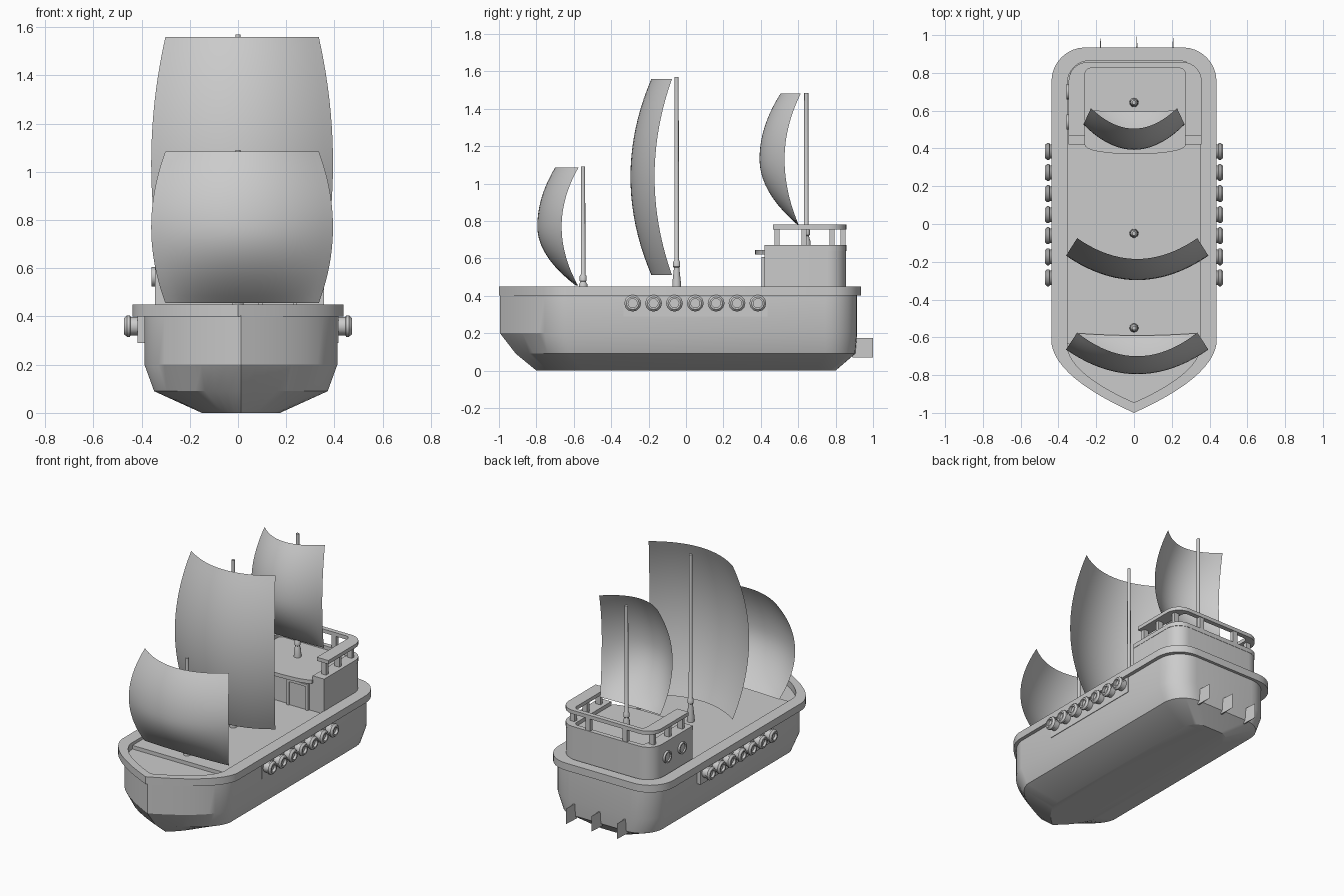
import bpy, bmesh, math
from mathutils import Matrix, Vector

cube = bpy.data.objects.get("Cube")
if cube:
    bpy.data.objects.remove(cube)

grey = bpy.data.materials.new("plain grey")
grey.use_nodes = True
TONE = (0.6, 0.6, 0.6, 1)
grey.diffuse_color = TONE
grey.node_tree.nodes["Principled BSDF"].inputs["Base Color"].default_value = TONE

MID = 0.012  # sideways offset of hull and sails


def finish(name, bm, smooth=None, solid=True):
    if solid:
        bmesh.ops.recalc_face_normals(bm, faces=bm.faces)
    mesh = bpy.data.meshes.new(name)
    bm.to_mesh(mesh)
    bm.free()
    mesh.materials.append(grey)
    obj = bpy.data.objects.new(name, mesh)
    bpy.context.collection.objects.link(obj)
    if smooth:
        bpy.ops.object.select_all(action="DESELECT")
        obj.select_set(True)
        bpy.context.view_layer.objects.active = obj
        bpy.ops.object.shade_smooth_by_angle(angle=math.radians(smooth))
    return obj


def loft(name, rings, closed=False, smooth=25):
    """Skin equal-length rings; cap the ends unless the rings loop round."""
    bm = bmesh.new()
    loops = [[bm.verts.new(p) for p in ring] for ring in rings]
    n = len(loops[0])
    pairs = list(zip(loops, loops[1:]))
    if closed:
        pairs.append((loops[-1], loops[0]))
    else:
        bm.faces.new(loops[0])
        bm.faces.new(loops[-1])
    for a, b in pairs:
        for i in range(n):
            j = (i + 1) % n
            bm.faces.new((a[i], a[j], b[j], b[i]))
    return finish(name, bm, smooth)


def box(name, lo, hi):
    lo, hi = Vector(lo), Vector(hi)
    bm = bmesh.new()
    bmesh.ops.create_cube(bm, size=1)
    bmesh.ops.scale(bm, vec=hi - lo, verts=bm.verts)
    bmesh.ops.translate(bm, vec=(lo + hi) / 2, verts=bm.verts)
    return finish(name, bm)


def turned(name, profile, at, axis="Z", sides=16):
    """Lathe (radius, height) pairs about an axis through a point."""
    turn = Matrix.Identity(3)
    if axis != "Z":
        turn = Matrix.Rotation(math.pi / 2 * (1 if axis == "X" else -1), 3, "Y")
    rings = []
    for r, h in profile:
        angles = [math.tau * i / sides for i in range(sides)]
        rings.append([Vector(at) + turn @ Vector((r * math.cos(a), r * math.sin(a), h))
                      for a in angles])
    return loft(name, rings, smooth=35)


def outline(z, w, front, start, back, r, mid=MID):
    """Boat plan: pointed bow, straight sides, round stern corners."""
    half = []
    for i in range(13):
        t = i / 12
        half.append((2 * t * (1 - t) * w * 0.93 + t * t * w,
                     (1 - t) ** 2 * front + 2 * t * (1 - t) * (front + start) / 2 + t * t * start))
    for i in range(9):
        a = math.pi / 2 * i / 8
        half.append((w - r + r * math.cos(a), back - r + r * math.sin(a)))
    points = half + [(-x, y) for x, y in reversed(half[1:])]
    return [(x + mid, y, z) for x, y in points]


# Hull, rail and decks
loft("hull", [outline(0, 0.162, -0.8, -0.55, 0.8, 0.1),
              outline(0.09, 0.36, -0.91, -0.62, 0.905, 0.16),
              outline(0.2, 0.4, -0.995, -0.635, 0.915, 0.17),
              outline(0.405, 0.4, -0.995, -0.635, 0.915, 0.17)])
outer = (0.437, -1, -0.635, 0.935, 0.18, 0)
inner = (0.353, -0.945, -0.655, 0.865, 0.12, 0)
loft("rail", [outline(0.4, *outer), outline(0.45, *outer),
              outline(0.45, *inner), outline(0.4, *inner)], closed=True)
box("main_deck", (-0.355, -0.635, 0.4), (0.355, 0.8, 0.43))

# Gun plates and cannons
for side, word in ((1, "left"), (-1, "right")):
    box(f"gun_plate_{word}", (side * 0.38, -0.335, 0.29), (side * 0.416, 0.435, 0.402))
    for i in range(7):
        turned(f"cannon_{word}_{i + 1}",
               [(0.038, 0.4), (0.038, 0.445), (0.045, 0.449), (0.045, 0.46),
                (0.034, 0.472), (0.024, 0.472), (0.024, 0.455)],
               (0, -0.285 + 0.1115 * i, 0.36), "X" if side > 0 else "-X", 12)

# Stern fins
for i in range(3):
    x = -0.177 + 0.192 * i
    loft(f"stern_fin_{i + 1}", [[(x - 0.006, 0.89, z), (x + 0.006, 0.89, z), (x, 1, z)]
                                for z in (0.07, 0.175)], smooth=None)


# Cabin with balcony, parapet and railing
def stern_arch(z, w, front, back, r):
    arc = [(w - r + r * math.cos(a), back - r + r * math.sin(a))
           for a in (math.pi / 2 * i / 8 for i in range(9))]
    half = [(w, front)] + arc
    return [(x + MID / 2, y, z) for x, y in half + [(-x, y) for x, y in reversed(half)]]


def arch_band(name, z0, z1, front):
    """U-shaped band open towards the bow."""
    rings = [stern_arch(z0, 0.352, front, 0.857, 0.1), stern_arch(z1, 0.352, front, 0.857, 0.1),
             stern_arch(z1, 0.265, front, 0.825, 0.03), stern_arch(z0, 0.265, front, 0.825, 0.03)]
    loft(name, [list(section) for section in zip(*rings)], smooth=25)


loft("cabin", [stern_arch(z, 0.35, 0.42, 0.855, 0.1) for z in (0.41, 0.645)])
arch_band("cabin_parapet", 0.64, 0.67, 0.42)
arch_band("cabin_railing", 0.755, 0.78, 0.465)
curve = [(0.27 * math.cos(a), 0.43 - 0.06 * abs(math.sin(a)) ** 0.7)
         for a in (math.pi * i / 16 for i in range(17))]
loft("balcony", [[(x + MID / 2, y, z) for x, y in curve] for z in (0.62, 0.645)])
for word, side in (("left", 1), ("right", -1)):
    for i, (x, y) in enumerate(((0.31, 0.487), (0.31, 0.63), (0.3, 0.78), (0.14, 0.84))):
        x = side * x + MID / 2
        box(f"railing_post_{word}_{i + 1}", (x - 0.018, y - 0.013, 0.66), (x + 0.018, y + 0.013, 0.76))

# Door with raised frame
box("door", (0.1, 0.412, 0.43), (0.23, 0.425, 0.595))
box("door_frame_top", (0.085, 0.404, 0.59), (0.245, 0.425, 0.607))
for word, x in (("left", 0.237), ("right", 0.093)):
    box(f"door_frame_{word}", (x - 0.008, 0.404, 0.43), (x + 0.008, 0.425, 0.6))

# Portholes on the right cabin wall
for i, y in enumerate((0.54, 0.7)):
    turned(f"porthole_{i + 1}", [(0.04, 0.34), (0.04, 0.358), (0.03, 0.358), (0.028, 0.35)],
           (0, y, 0.565), "-X")


# Masts
def mast(name, y, foot, top, collar):
    turned(name, [(0.024, foot), (0.023, foot + 0.05), (0.014, collar - 0.02), (0.019, collar - 0.015),
                  (0.019, collar + 0.01), (0.012, collar + 0.02), (0.011, top)], (0, y, 0))


mast("fore_mast", -0.55, 0.41, 1.09, 0.495)
mast("main_mast", -0.05, 0.42, 1.57, 0.57)
mast("aft_mast", 0.643, 0.64, 1.485, 0.74)


# Billowing sails
def sail(name, mid, z0, z1, w_end, w_mid, centre, edge, n=20):
    """centre and edge give y at the bottom, middle and top of the sheet."""
    bm = bmesh.new()
    grid = []
    for i in range(n + 1):
        v = 2 * i / n - 1
        k = 2 if v > 0 else 0
        w = w_mid + (w_end - w_mid) * v * v
        yc = centre[1] + (centre[k] - centre[1]) * v * v
        ye = edge[1] + (edge[k] - edge[1]) * v * v
        grid.append([bm.verts.new((mid + w * u, yc + (ye - yc) * u * u, z0 + (z1 - z0) * (v + 1) / 2))
                     for u in (2 * j / n - 1 for j in range(n + 1))])
    for a, b in zip(grid, grid[1:]):
        for j in range(n):
            bm.faces.new((a[j], a[j + 1], b[j + 1], b[j]))
    finish(name, bm, 60, solid=False)


sail("fore_sail", 0.017, 0.455, 1.085, 0.318, 0.377,
     (-0.59, -0.795, -0.7), (-0.578, -0.665, -0.575))
sail("main_sail", 0.017, 0.51, 1.56, 0.318, 0.377,
     (-0.185, -0.297, -0.185), (-0.075, -0.168, -0.075))
sail("aft_sail", 0, 0.78, 1.48, 0.228, 0.268,
     (0.595, 0.393, 0.505), (0.602, 0.527, 0.613))
